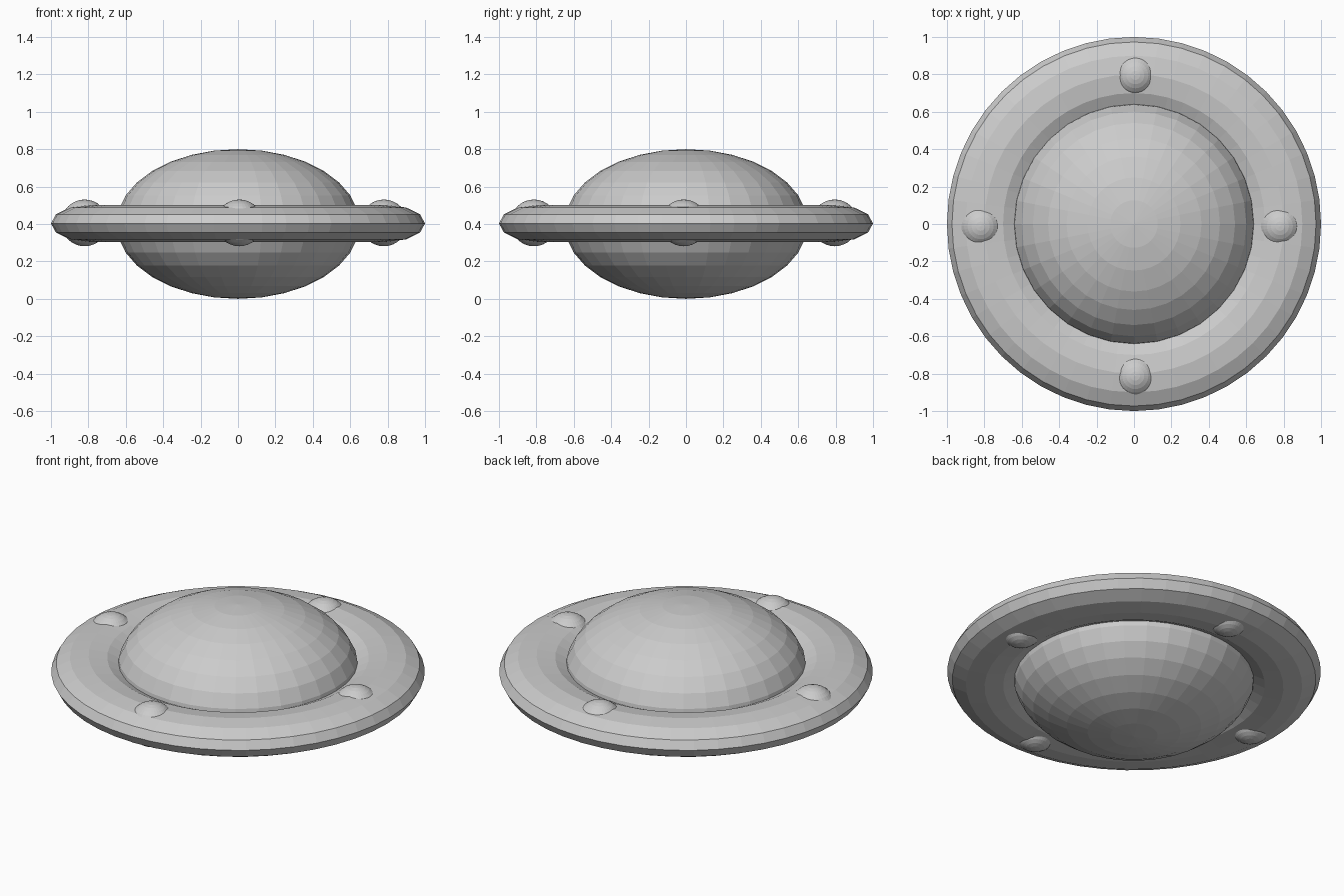
import bpy

if "Cube" in bpy.data.objects:
    bpy.data.objects.remove(bpy.data.objects["Cube"])

CENTER_Z = 0.4


def add_sphere(name, location, scale):
    bpy.ops.mesh.primitive_uv_sphere_add(segments=32, ring_count=16, radius=1, location=location)
    sphere = bpy.context.object
    sphere.name = name
    sphere.scale = scale
    return sphere


# Central squashed hull
add_sphere("hull", (0, 0, CENTER_Z), (0.65, 0.65, 0.4))

# Flattened ring around the hull
bpy.ops.mesh.primitive_torus_add(major_segments=48, minor_segments=12,
                                 major_radius=0.8, minor_radius=0.2,
                                 location=(0, 0, CENTER_Z + 0.003))
ring = bpy.context.object
ring.name = "ring"
ring.scale = (1, 1, 0.49)

# Four round lights set into the ring, slightly off centre
lights = {
    "front_light": (0.007, -0.813),
    "back_light": (0.007, 0.795),
    "left_light": (-0.82, -0.012),
    "right_light": (0.78, -0.012),
}
for name, (x, y) in lights.items():
    add_sphere(name, (x, y, CENTER_Z + 0.006), (0.125, 0.125, 0.125))
